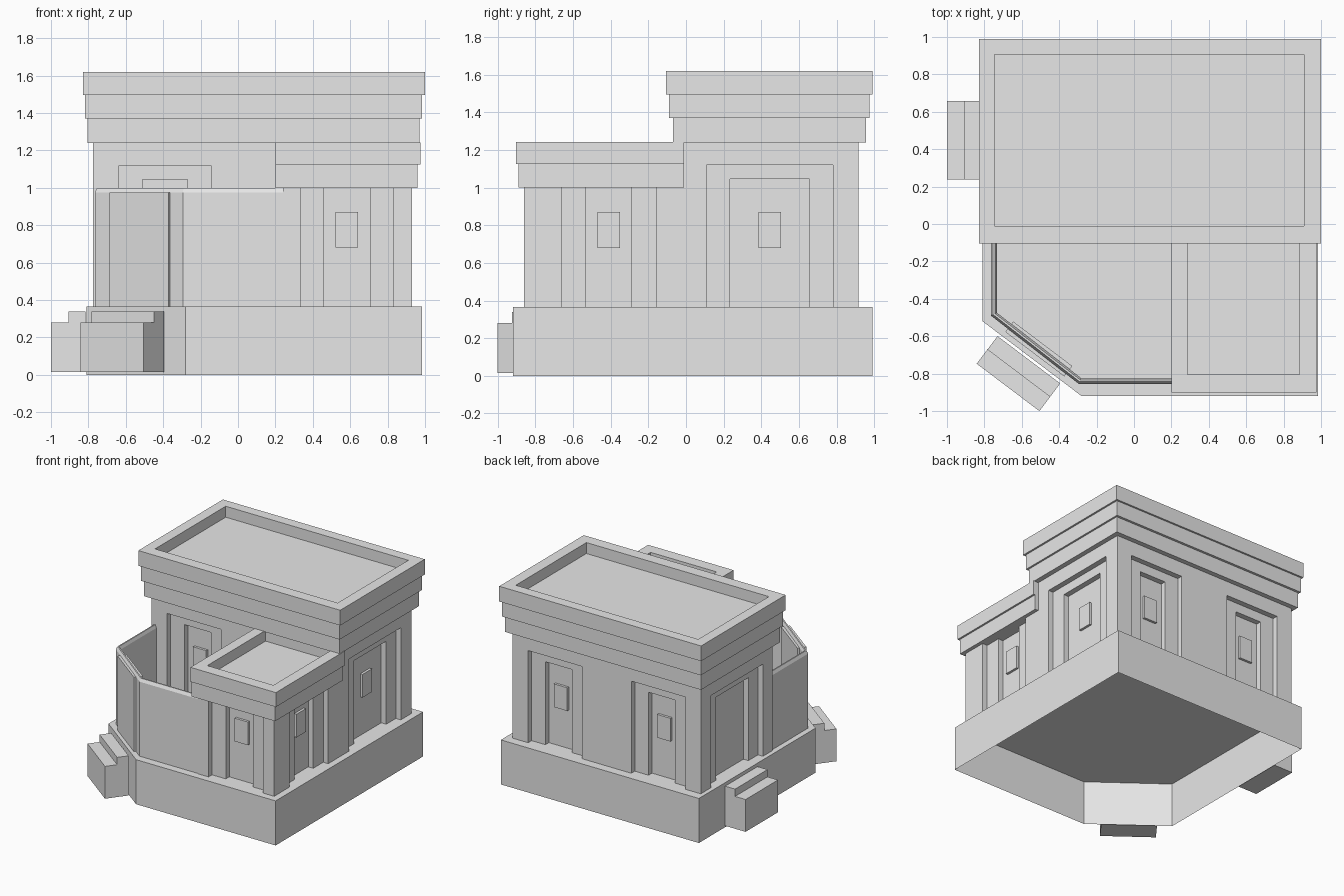
import bpy, bmesh, math
from mathutils import Vector, Matrix

cube = bpy.data.objects.get("Cube")
if cube:
    bpy.data.objects.remove(cube, do_unlink=True)

stone = bpy.data.materials.new("pale_stone")
stone.use_nodes = True
stone.diffuse_color = (0.8, 0.8, 0.8, 1)
stone.node_tree.nodes["Principled BSDF"].inputs["Base Color"].default_value = (0.8, 0.8, 0.8, 1)

FLOOR = 0.365    # top of the plinth
DEPTH = 0.045    # depth of each recess layer


def finish(name, bm):
    bmesh.ops.recalc_face_normals(bm, faces=bm.faces)
    mesh = bpy.data.meshes.new(name)
    bm.to_mesh(mesh)
    bm.free()
    mesh.materials.append(stone)
    obj = bpy.data.objects.new(name, mesh)
    bpy.context.collection.objects.link(obj)
    return obj


def box(name, x, y, z, matrix=Matrix()):
    bm = bmesh.new()
    bmesh.ops.create_cube(bm, size=1)
    for v in bm.verts:
        v.co = matrix @ Vector([(a + b) / 2 + c * (b - a) for (a, b), c in zip((x, y, z), v.co)])
    return finish(name, bm)


def cut(obj, x, y, z):
    cutter = box("cutter", x, y, z)
    cutter.hide_render = True
    mod = obj.modifiers.new("cut", 'BOOLEAN')
    mod.operation = 'DIFFERENCE'
    mod.solver = 'EXACT'
    mod.object = cutter
    bpy.context.view_layer.objects.active = obj
    bpy.ops.object.modifier_apply(modifier=mod.name)
    bpy.data.objects.remove(cutter, do_unlink=True)


def niche(obj, axis, sign, plane, centre, widths, tops, window=True):
    """Two nested recesses in a wall facing sign*axis, with a raised window plate."""
    def spans(width, out, inn):
        across = (centre - width / 2, centre + width / 2)
        through = tuple(sorted((plane + sign * out, plane - sign * inn)))
        return (through, across) if axis == 'x' else (across, through)
    for i, (width, top) in enumerate(zip(widths, tops)):
        cut(obj, *spans(width, 0.1, DEPTH * (i + 1)), (FLOOR - 0.1, top))
    if window:
        box(obj.name + "_window", *spans(0.12, 0.02 - 2 * DEPTH, 2 * DEPTH + 0.01), (0.68, 0.87))


# Plinth with one chamfered corner, open underneath
bm = bmesh.new()
outline = [(-0.81, 0.99), (-0.81, -0.52), (-0.28, -0.92), (0.985, -0.92), (0.985, 0.99)]
top = bm.faces.new([bm.verts.new((x, y, FLOOR)) for x, y in outline])
skirt = bmesh.ops.extrude_edge_only(bm, edges=top.edges[:])
for v in skirt["geom"]:
    if isinstance(v, bmesh.types.BMVert):
        v.co.z = 0
finish("plinth", bm)

# Main hall with nested niches
hall = box("main_hall", (-0.775, 0.93), (-0.01, 0.915), (FLOOR, 1.24))
narrow, wide, tops = (0.49, 0.24), (0.67, 0.42), (1.12, 1.045)
niche(hall, 'y', -1, -0.01, -0.39, narrow, tops)
for centre in (-0.39, 0.545):
    niche(hall, 'y', 1, 0.915, centre, narrow, tops)
niche(hall, 'x', 1, 0.93, 0.445, wide, tops)
niche(hall, 'x', -1, -0.775, 0.445, wide, tops, window=False)

# Stepped cornice and sunken roof of the hall
box("hall_cornice_lower", (-0.805, 0.97), (-0.07, 0.955), (1.24, 1.37))
box("hall_cornice_middle", (-0.817, 0.985), (-0.09, 0.975), (1.37, 1.495))
rim = box("hall_roof_rim", (-0.83, 1.0), (-0.105, 0.99), (1.495, 1.62))
cut(rim, (-0.745, 0.91), (-0.01, 0.905), (1.53, 1.8))

# Front corner tower with niches, cornice and sunken roof
tower = box("corner_tower", (0.24, 0.93), (-0.86, -0.01), (FLOOR, 1.0))
niche(tower, 'y', -1, -0.86, 0.5825, (0.495, 0.245), (1.1, 1.1))
niche(tower, 'x', 1, 0.93, -0.41, (0.5, 0.24), (1.1, 1.1))
box("tower_cornice_lower", (0.2, 0.96), (-0.89, -0.01), (1.0, 1.125))
rim = box("tower_roof_rim", (0.2, 0.975), (-0.902, -0.01), (1.125, 1.243))
cut(rim, (0.285, 0.885), (-0.805, -0.05), (1.155, 1.4))

# Courtyard parapet: a thin profile swept along a mitred path
path = [Vector(p) for p in ((-0.765, 0), (-0.765, -0.49), (-0.295, -0.855), (0.25, -0.855))]
profile = [(0, FLOOR), (0, 0.975), (0.012, 1.0), (0.022, 1.0), (0.032, 0.975), (0.032, FLOOR)]
bm = bmesh.new()
rings = []
for i, p in enumerate(path):
    sides = []
    for a, b in ((i - 1, i), (i, i + 1)):
        if a >= 0 and b < len(path):
            d = (path[b] - path[a]).normalized()
            sides.append(Vector((-d.y, d.x)))
    mitre = sum(sides, Vector((0, 0))).normalized()
    mitre /= mitre.dot(sides[0])
    rings.append([bm.verts.new((*(p + mitre * inset), z)) for inset, z in profile])
for r, s in zip(rings, rings[1:]):
    for k in range(len(profile)):
        n = (k + 1) % len(profile)
        bm.faces.new((r[k], r[n], s[n], s[k]))
bm.faces.new(rings[0])
bm.faces.new(rings[-1])
finish("courtyard_parapet", bm)

# Gate panel and steps on the chamfer; local -y points outwards
chamfer = Matrix.Translation((-0.545, -0.72, 0)) @ Matrix.Rotation(math.atan2(-0.4, 0.53), 4, 'Z')
box("gate_panel", (-0.2, 0.195), (0.028, 0.098), (FLOOR, 0.975), chamfer)


def steps(name, matrix):
    box(name + "_lower", (-0.21, 0.21), (-0.185, -0.09), (0.015, 0.28), matrix)
    box(name + "_upper", (-0.21, 0.21), (-0.09, 0.0), (0.015, 0.34), matrix)


steps("gate_steps", chamfer @ Matrix.Translation((-0.01, -0.015, 0)))
steps("side_steps", Matrix.Translation((-0.815, 0.447, 0)) @ Matrix.Rotation(-math.pi / 2, 4, 'Z'))
